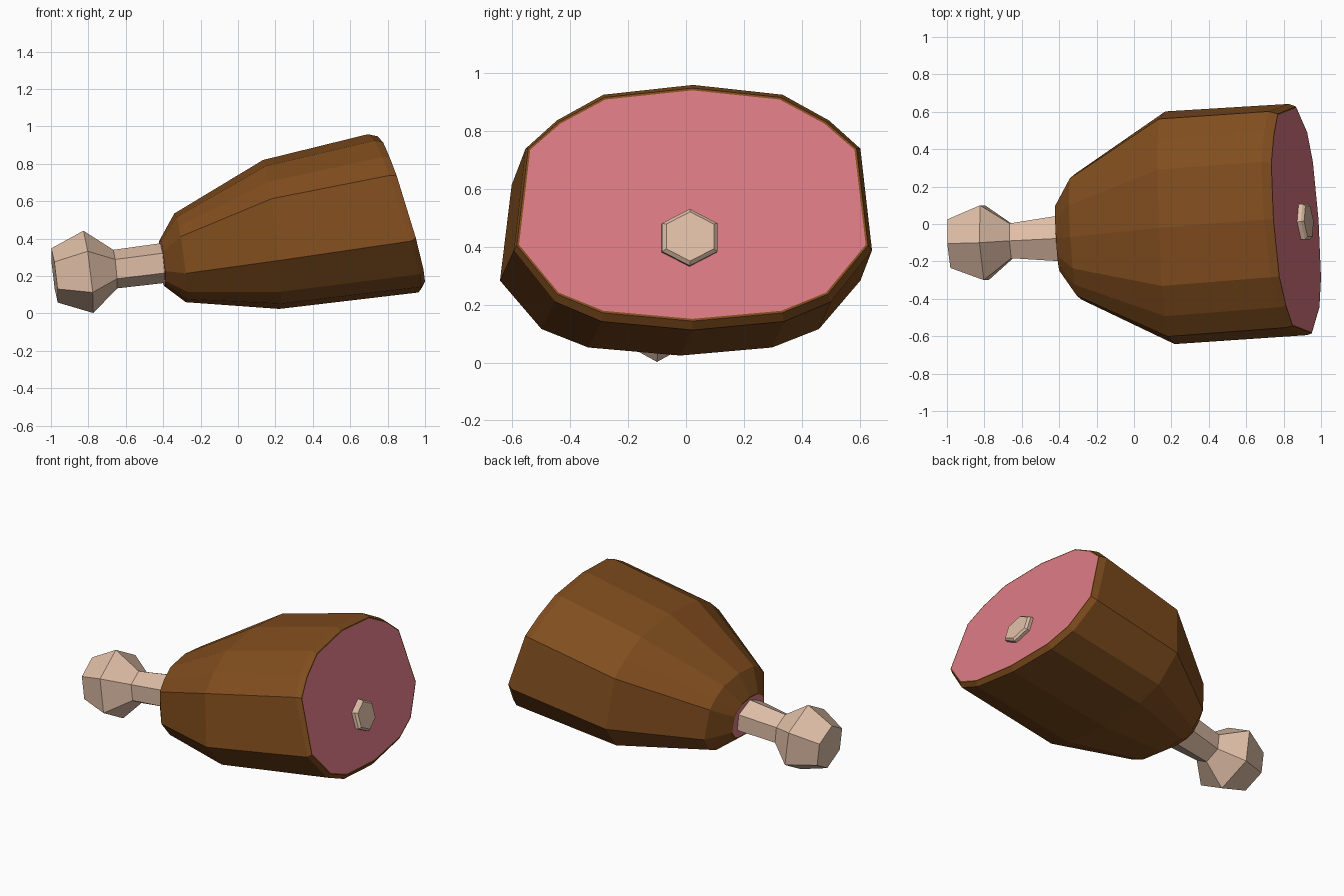
import bpy, bmesh, math

if "Cube" in bpy.data.objects:
    bpy.data.objects.remove(bpy.data.objects["Cube"])


def material(name, rgb):
    m = bpy.data.materials.new(name)
    m.diffuse_color = (*rgb, 1)
    m.use_nodes = True
    m.node_tree.nodes["Principled BSDF"].inputs["Base Color"].default_value = m.diffuse_color
    return m


BROWN = material("roasted_skin", (0.22, 0.075, 0.013))
PINK = material("cut_meat", (0.70, 0.19, 0.23))
BONE = material("bone", (0.73, 0.51, 0.38))


def loft(name, profile, rings, mats, cap_index=0, inset=0.0):
    """Skin a unit (y, z) profile through rings of
    (centre x, y, z, half width, half height, lean per z, lean per y)."""
    bm = bmesh.new()
    loops = []
    for cx, cy, cz, hy, hz, lz, ly in rings:
        loops.append([bm.verts.new((cx + lz * v * hz + ly * u * hy,
                                    cy + u * hy, cz + v * hz))
                      for u, v in profile])
    n = len(profile)
    for a, b in zip(loops, loops[1:]):
        for i in range(n):
            j = (i + 1) % n
            bm.faces.new((a[i], a[j], b[j], b[i]))
    caps = [bm.faces.new(loops[0]), bm.faces.new(loops[-1])]
    for f in caps:
        f.material_index = cap_index
    bmesh.ops.recalc_face_normals(bm, faces=bm.faces)
    if inset:
        # thin skin rim left around the cut faces
        rim = bmesh.ops.inset_individual(bm, faces=caps, thickness=inset)
        for f in rim["faces"]:
            f.material_index = 0
        for f in caps:
            f.material_index = cap_index
    me = bpy.data.meshes.new(name)
    bm.to_mesh(me)
    bm.free()
    for m in mats:
        me.materials.append(m)
    ob = bpy.data.objects.new(name, me)
    bpy.context.collection.objects.link(ob)
    return ob


# Meat: 14-sided profile, widest below the middle
half = [(0.50, 0.92), (0.76, 0.71), (0.935, 0.48), (1.0, -0.35),
        (0.77, -0.77), (0.51, -0.93)]
meat_profile = ([(0, 1)] + half + [(0, -1)]
                + [(-u, v) for u, v in reversed(half)])
loft("ham_meat", meat_profile, [
    (-0.405, -0.075, 0.270, 0.185, 0.125, -0.10, -0.06),
    (-0.310, -0.070, 0.297, 0.335, 0.237, -0.13, -0.06),
    (0.177, -0.020, 0.422, 0.622, 0.398, -0.11, -0.04),
    (0.830, 0.024, 0.535, 0.618, 0.423, -0.32, -0.08),
    (0.866, 0.022, 0.545, 0.606, 0.402, -0.30, -0.07),
], [BROWN, PINK], cap_index=1, inset=0.008)

# Bone: six-sided knuckle and shaft running through the meat
hexagon = [(math.sin(i * math.pi / 3) / math.sin(math.pi / 3),
            math.cos(i * math.pi / 3)) for i in range(6)]
loft("leg_bone", hexagon, [
    (-0.981, -0.105, 0.203, 0.130, 0.145, -0.12, -0.06),
    (-0.800, -0.100, 0.222, 0.200, 0.220, -0.12, -0.05),
    (-0.656, -0.090, 0.237, 0.093, 0.103, -0.10, -0.05),
    (-0.410, -0.078, 0.268, 0.120, 0.106, -0.10, -0.05),
    (0.922, 0.013, 0.432, 0.095, 0.098, -0.30, -0.07),
    (0.935, 0.014, 0.435, 0.082, 0.085, -0.30, -0.07),
], [BONE])
